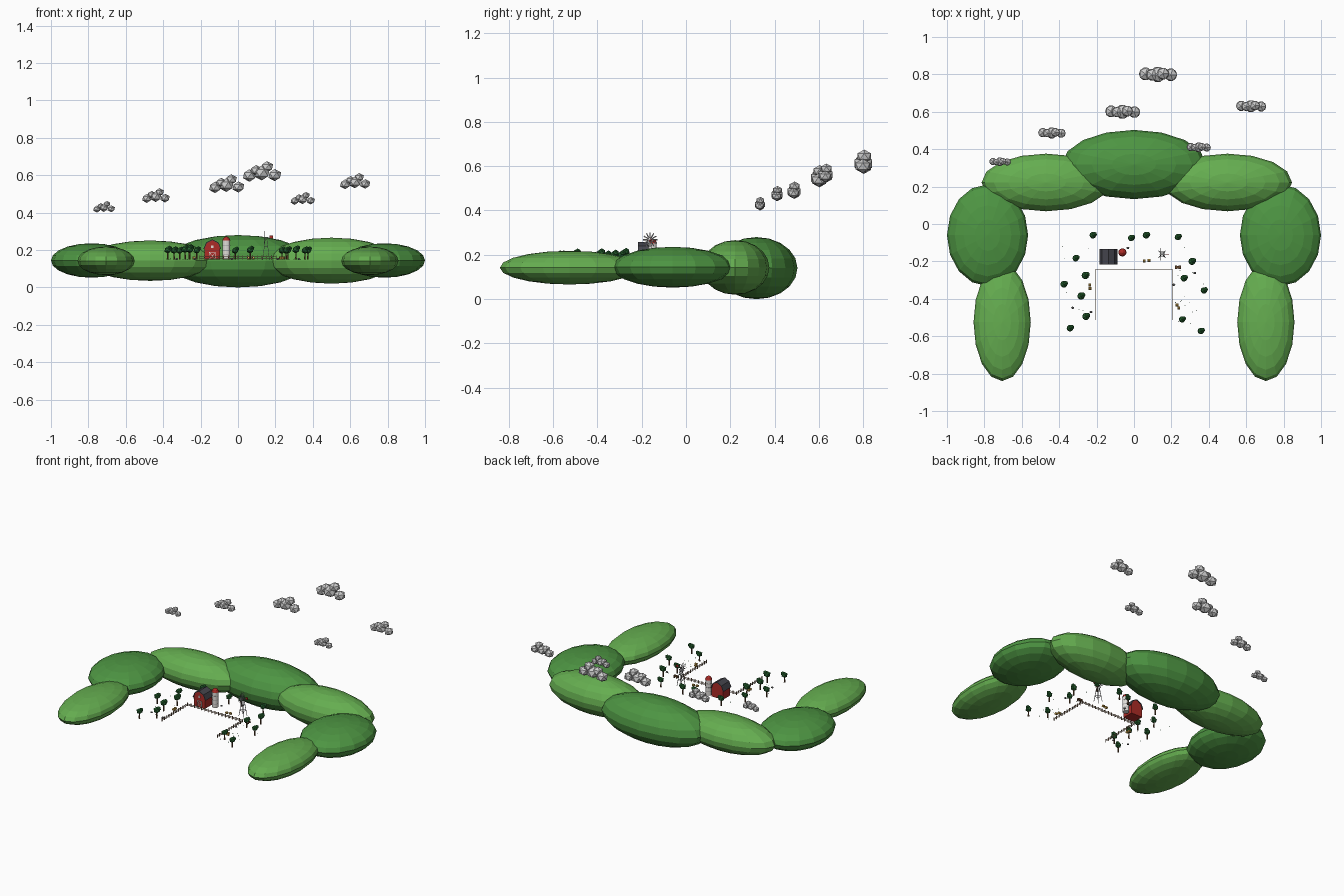
import bpy, bmesh, math, random
from mathutils import Matrix, Vector

if "Cube" in bpy.data.objects:
    bpy.data.objects.remove(bpy.data.objects["Cube"])

random.seed(4)
G = 0.148  # farmyard level


def material(name, r, g, b):
    m = bpy.data.materials.new(name)
    m.diffuse_color = (r, g, b, 1)
    m.use_nodes = True
    m.node_tree.nodes["Principled BSDF"].inputs["Base Color"].default_value = m.diffuse_color
    return m


LIGHT = material("light_grass", .13, .42, .08)
DARK = material("dark_grass", .075, .30, .055)
RED = material("red", .42, .025, .02)
SLATE = material("slate", .06, .06, .075)
WHITE = material("white", .75, .73, .7)
STEEL = material("steel", .35, .35, .36)
BARK = material("bark", .13, .06, .025)
WOOD = material("wood", .27, .17, .1)
LEAF = material("leaf", .02, .13, .03)
HAY = material("hay", .6, .36, .07)
STONE = material("stone", .2, .2, .2)


def finish(name, bm, mat=None):
    bmesh.ops.recalc_face_normals(bm, faces=bm.faces)
    me = bpy.data.meshes.new(name)
    bm.to_mesh(me)
    bm.free()
    if mat:
        me.materials.append(mat)
    ob = bpy.data.objects.new(name, me)
    bpy.context.collection.objects.link(ob)
    return ob


def place(loc, scale=(1, 1, 1)):
    return Matrix.Translation(loc) @ Matrix.Diagonal((*scale, 1))


def box(bm, loc, size, rot=None):
    m = Matrix.Translation(loc) @ (rot or Matrix()) @ Matrix.Diagonal((*size, 1))
    bmesh.ops.create_cube(bm, size=1, matrix=m)


def blob(bm, loc, r):
    bmesh.ops.create_icosphere(bm, subdivisions=1, radius=1, matrix=place(loc, r))


def rod(bm, a, b, r1, r2=None, seg=6):
    a, b = Vector(a), Vector(b)
    d = b - a
    m = Matrix.Translation((a + b) / 2) @ d.to_track_quat('Z', 'Y').to_matrix().to_4x4()
    bmesh.ops.create_cone(bm, cap_ends=True, segments=seg, radius1=r1,
                          radius2=r1 if r2 is None else r2, depth=d.length, matrix=m)


def prism(name, profile, y0, y1, mat):
    bm = bmesh.new()
    f = bm.faces.new([bm.verts.new((x, y0, z)) for x, z in profile])
    ext = bmesh.ops.extrude_face_region(bm, geom=[f])
    bmesh.ops.translate(bm, vec=(0, y1 - y0, 0),
                        verts=[v for v in ext["geom"] if isinstance(v, bmesh.types.BMVert)])
    return finish(name, bm, mat)


# Ring of hills
hills = [("back_hill", (0, .318, .14), (.385, .185, .14), DARK),
         ("back_left_hill", (-.47, .222, .143), (.345, .154, .108), LIGHT),
         ("back_right_hill", (.5, .222, .143), (.345, .154, .123), LIGHT)]
for s, side in ((-1, "left"), (1, "right")):
    hills.append((side + "_hill", (s * .783, -.06, .144), (.217, .272, .092), DARK))
    hills.append(("front_" + side + "_hill", (s * .705, -.525, .142), (.153, .315, .076), LIGHT))
for name, loc, r, mat in hills:
    bm = bmesh.new()
    bmesh.ops.create_uvsphere(bm, u_segments=16, v_segments=10, radius=1, matrix=place(loc, r))
    finish(name, bm, mat)

# Clouds: x, y, z, width
for i, (x, y, z, w) in enumerate([(-.717, .333, .43, .123), (-.44, .487, .49, .157),
                                  (-.062, .6, .553, .2), (.127, .8, .618, .218),
                                  (.345, .41, .475, .138), (.625, .63, .567, .172)]):
    bm = bmesh.new()
    for dx, dy, dz, r in ((0, 0, -.03, .215), (-.3, .01, -.09, .18), (.32, -.01, -.08, .175),
                          (.13, .02, .12, .165), (-.14, -.01, .03, .16)):
        blob(bm, (x + dx * w, y + dy * w, z + dz * w), (r * w, r * w, r * w * .85))
    finish(f"cloud_{i + 1}", bm)

# Barn with gambrel roof
bx, y0, y1 = -.137, -.213, -.137
half = [(.042, G), (.042, .208), (.03, .236), (0, .252)]
prism("barn_walls", [(bx + x, z) for x, z in half] + [(bx - x, z) for x, z in half[-2::-1]],
      y0, y1, RED)
outer = [(.048, .205), (.033, .24), (0, .257)]
inner = [(.043, .205), (.03, .236), (0, .252)]
for s, side in ((-1, "left"), (1, "right")):
    prism("barn_roof_" + side, [(bx + s * x, z) for x, z in outer + inner[::-1]],
          y0 - .004, y1 + .004, SLATE)
bm = bmesh.new()
for s in (-1, 1):
    box(bm, (bx + s * .016, y0 - .001, G + .02), (.003, .004, .04))
    rot = Matrix.Rotation(s * math.radians(50), 4, 'Y')
    box(bm, (bx, y0 - .001, G + .02), (.046, .003, .0025), rot)
box(bm, (bx, y0 - .001, G + .041), (.035, .004, .003))
box(bm, (bx, y0 - .001, .218), (.014, .004, .014))
finish("barn_door_trim", bm, WHITE)

# Silo
sx, sy = -.062, -.152
bm = bmesh.new()
rod(bm, (sx, sy, G), (sx, sy, .25), .02, seg=12)
finish("silo", bm, WHITE)
bm = bmesh.new()
rod(bm, (sx, sy, .25), (sx, sy, .264), .022, .016, 12)
rod(bm, (sx, sy, .264), (sx, sy, .272), .016, .004, 12)
finish("silo_dome", bm, RED)
bm = bmesh.new()
for z in (.172, .198, .224):
    rod(bm, (sx, sy, z), (sx, sy, z + .003), .0208, seg=12)
finish("silo_bands", bm, STEEL)

# Windmill
wx, wy, hz = .15, -.162, .268
bm = bmesh.new()
for a in (-1, 1):
    for b in (-1, 1):
        rod(bm, (wx + a * .018, wy + b * .018, G), (wx + a * .003, wy + b * .003, hz), .0017, seg=4)
for t in (.3, .6):
    r, z = .018 - .015 * t, G + (hz - G) * t
    for s in (-1, 1):
        box(bm, (wx + s * r, wy, z), (.002, 2 * r, .002))
        box(bm, (wx, wy + s * r, z), (2 * r, .002, .002))
rod(bm, (.137, wy, hz), (.172, wy, hz), .002)
finish("windmill_tower", bm, STEEL)
bm = bmesh.new()
for k in range(12):
    rot = Matrix.Rotation(k * math.tau / 12, 4, 'X')
    c = Vector((.14, wy, hz)) + rot @ Vector((0, 0, .02))
    box(bm, c, (.0015, .005, .026), rot @ Matrix.Rotation(.35, 4, 'Z'))
finish("windmill_blades", bm, STEEL)
bm = bmesh.new()
box(bm, (.177, wy, hz + .002), (.018, .002, .016))
finish("windmill_tail", bm, RED)

# Trees
trees = [(-.22, -.06), (-.015, -.075), (.065, -.06), (.235, -.07), (-.312, -.183),
         (-.375, -.322), (-.26, -.275), (-.283, -.385), (-.257, -.494), (-.342, -.557),
         (.31, -.2), (.267, -.29), (.374, -.355), (.257, -.51), (.358, -.572)]
trunks, crowns = bmesh.new(), bmesh.new()
for x, y in trees:
    k = random.uniform(.9, 1.1)
    rod(trunks, (x, y, G), (x, y, G + .045 * k), .005, .0035)
    blob(crowns, (x, y, G + .053 * k), (.021 * k, .021 * k, .02 * k))
    blob(crowns, (x + .009, y + .005, G + .062 * k), (.015 * k,) * 3)
finish("tree_trunks", trunks, BARK)
finish("tree_crowns", crowns, LEAF)

# Fence on three sides
bm = bmesh.new()
for i in range(17):
    box(bm, (-.205 + .41 * i / 16, -.242, G + .011), (.004, .004, .022))
for s in (-1, 1):
    for i in range(1, 12):
        box(bm, (s * .205, -.242 - .27 * i / 11, G + .011), (.004, .004, .022))
for z in (.007, .015):
    box(bm, (0, -.242, G + z), (.41, .002, .003))
    for s in (-1, 1):
        box(bm, (s * .205, -.377, G + z), (.0015, .27, .003))
finish("fence", bm, WOOD)

# Hay bales
bm = bmesh.new()
for x, y in [(-.237, -.327), (-.235, -.345), (.055, -.198), (.08, -.194), (.23, -.433), (.24, -.45)]:
    rod(bm, (x - .007, y, G + .008), (x + .007, y, G + .008), .008, seg=8)
finish("hay_bales", bm, HAY)

# Cart and trough
bm = bmesh.new()
box(bm, (.235, -.232, G + .012), (.034, .013, .01))
for s in (-1, 1):
    for t in (-1, 1):
        rod(bm, (.235 + s * .01, -.232 + t * .007, G + .006),
            (.235 + s * .01, -.232 + t * .009, G + .006), .006, seg=8)
finish("cart", bm, BARK)

# Rocks
bm = bmesh.new()
for x, y in [(-.328, -.448), (.325, -.262), (.213, -.325), (-.033, -.128), (-.23, -.47)]:
    blob(bm, (x, y, G + .004), (.009, .007, .006))
finish("rocks", bm, STONE)

# Grass tufts
bm = bmesh.new()
for i in range(24):
    x, y = random.choice((-1, 1)) * random.uniform(.22, .4), random.uniform(-.55, -.1)
    rod(bm, (x, y, G), (x, y, G + .008), .0025, 0, 4)
finish("grass_tufts", bm, LEAF)
